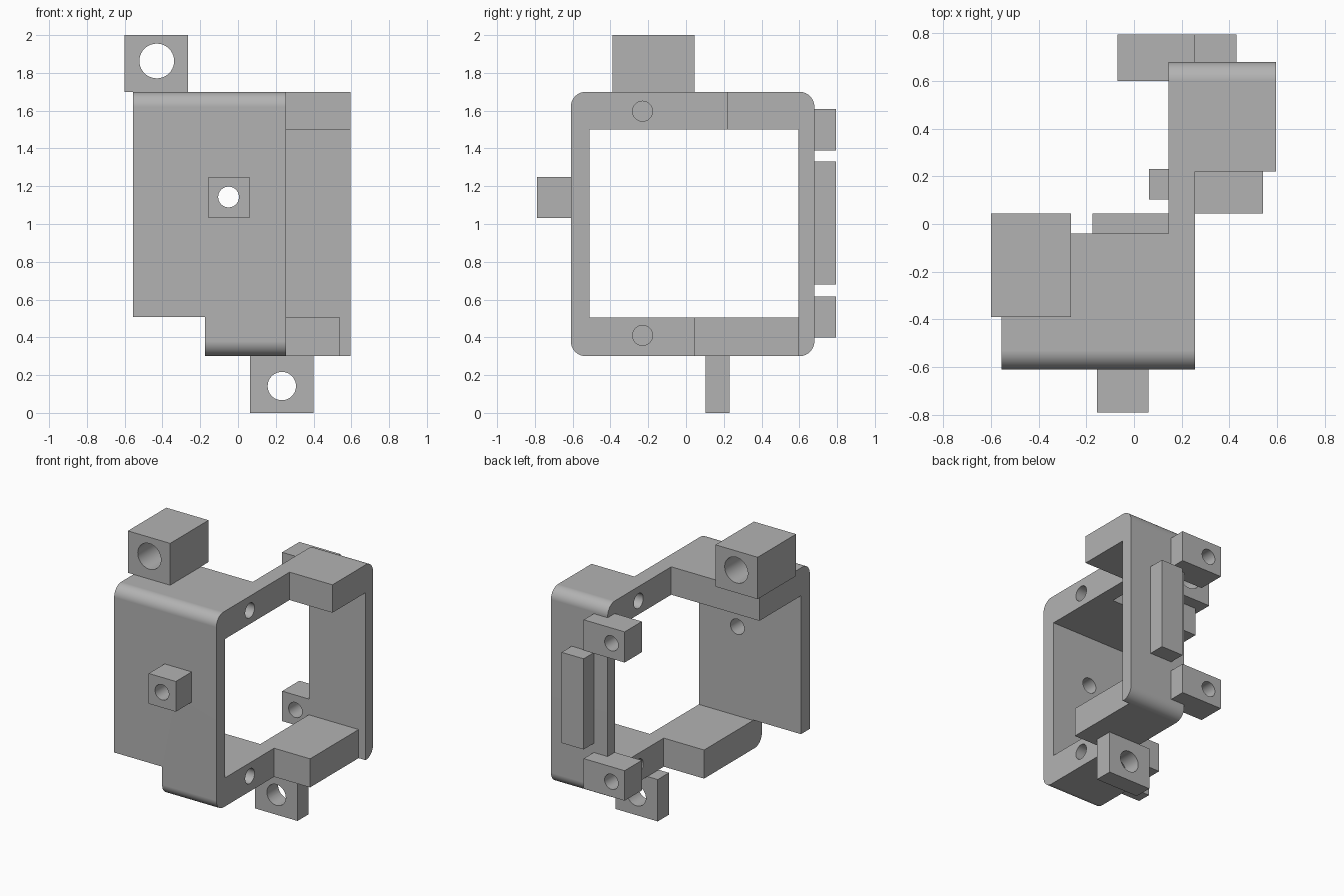
import bpy, bmesh, math
from mathutils import Matrix

cube = bpy.data.objects.get("Cube")
if cube:
    bpy.data.objects.remove(cube, do_unlink=True)

GREY = (0.45, 0.45, 0.45, 1)
grey = bpy.data.materials.new("plain grey")
grey.use_nodes = True
grey.diffuse_color = GREY
grey.node_tree.nodes["Principled BSDF"].inputs["Base Color"].default_value = GREY


def make(name, bm):
    mesh = bpy.data.meshes.new(name)
    bm.to_mesh(mesh)
    bm.free()
    mesh.materials.append(grey)
    obj = bpy.data.objects.new(name, mesh)
    bpy.context.collection.objects.link(obj)
    return obj


def box(name, xs, ys, zs, radius=0):
    """Box from three ranges; radius rounds the edges running along x."""
    bm = bmesh.new()
    bmesh.ops.create_cube(bm, size=1)
    for v in bm.verts:
        v.co = [r[0] if c < 0 else r[1] for c, r in zip(v.co, (xs, ys, zs))]
    if radius:
        edges = [e for e in bm.edges
                 if abs(e.verts[0].co.x - e.verts[1].co.x) > 0.01]
        bmesh.ops.bevel(bm, geom=edges, offset=radius, segments=10,
                        profile=0.5, affect='EDGES')
    return make(name, bm)


def drill(axis, centre, radius, depth):
    """Round cutter along x or y."""
    bm = bmesh.new()
    turn = Matrix.Rotation(math.pi / 2, 4, 'Y' if axis == 'x' else 'X')
    bmesh.ops.create_cone(bm, cap_ends=True, segments=40, radius1=radius,
                          radius2=radius, depth=depth,
                          matrix=Matrix.Translation(centre) @ turn)
    return make("drill_cutter", bm)


def cut(obj, cutters):
    """Subtract the cutters and remove them."""
    for c in cutters:
        c.hide_render = True
        mod = obj.modifiers.new("cut", 'BOOLEAN')
        mod.operation, mod.solver, mod.object = 'DIFFERENCE', 'EXACT', c
    graph = bpy.context.evaluated_depsgraph_get()
    mesh = bpy.data.meshes.new_from_object(obj.evaluated_get(graph))
    obj.modifiers.clear()
    obj.data = mesh
    for c in cutters:
        bpy.data.objects.remove(c, do_unlink=True)
    return obj


# Main frame: rounded tube, opened up and stepped on both sides
LEFT, RIGHT, FAR = 0.145, 0.255, 2
FRONT, BACK, BOTTOM, TOP = -0.61, 0.68, 0.30, 1.70
frame = box("frame", (-0.555, 0.595), (FRONT, BACK), (BOTTOM, TOP), 0.08)
steps = [
    ((-FAR, FAR), (-0.51, 0.595), (0.505, 1.50)),     # opening
    ((RIGHT, FAR), (-FAR, 0.22), (1, FAR)),           # upper right step
    ((RIGHT, FAR), (-FAR, 0.045), (-FAR, 1.1)),       # lower right step
    ((-FAR, LEFT), (-0.04, FAR), (1, FAR)),           # upper left step
    ((-FAR, LEFT), (0.045, FAR), (-FAR, 1.1)),        # lower left step
    ((-FAR, -0.175), (-FAR, FAR), (-FAR, 0.508)),     # front wall notch
    ((0.54, FAR), (-FAR, 0.595), (-FAR, 0.6)),        # lower bar end
]
cutters = [box("step_cutter", *s) for s in steps]
BOSS = (-0.05, -0.65, 1.143)
cutters.append(drill('y', BOSS, 0.055, 0.5))
# Blind holes in the side faces of the upper and lower bars
for z in (0.41, 1.597):
    cutters.append(drill('x', (RIGHT, -0.23, z), 0.053, 0.4))
    cutters.append(drill('x', (LEFT, 0.33, z), 0.053, 0.4))
cut(frame, cutters)

# Drilled lugs: name, x, y and z ranges, hole x, hole z, hole radius
lugs = [
    ("top_lug", (-0.6, -0.265), (-0.39, 0.045), (TOP, 2), -0.43, 1.863, 0.092),
    ("bottom_lug", (0.063, 0.4), (0.103, 0.23), (0, BOTTOM), 0.232, 0.142, 0.075),
    ("front_boss", (-0.155, 0.06), (-0.79, FRONT), (1.033, 1.25),
     BOSS[0], BOSS[2], 0.055),
    ("upper_back_lug", (-0.07, RIGHT), (0.6, 0.795), (1.39, 1.61), 0.035, 1.5, 0.054),
    ("lower_back_lug", (-0.07, RIGHT), (0.6, 0.795), (0.4, 0.615), 0.035, 0.508, 0.054),
]
parts = [frame]
for name, xs, ys, zs, hx, hz, r in lugs:
    lug = box(name, xs, ys, zs)
    parts.append(cut(lug, [drill('y', (hx, sum(ys) / 2, hz), r, 0.6)]))

# Raised pad on the back wall
parts.append(box("back_pad", (RIGHT, 0.43), (BACK, 0.795), (0.68, 1.33)))

# Smooth the round surfaces, keep the flat ones crisp
for obj in parts:
    bpy.ops.object.select_all(action='DESELECT')
    obj.select_set(True)
    bpy.context.view_layer.objects.active = obj
    bpy.ops.object.shade_smooth_by_angle(angle=math.radians(30))
    mod = obj.modifiers.new("flat_normals", 'WEIGHTED_NORMAL')
    mod.keep_sharp = True
